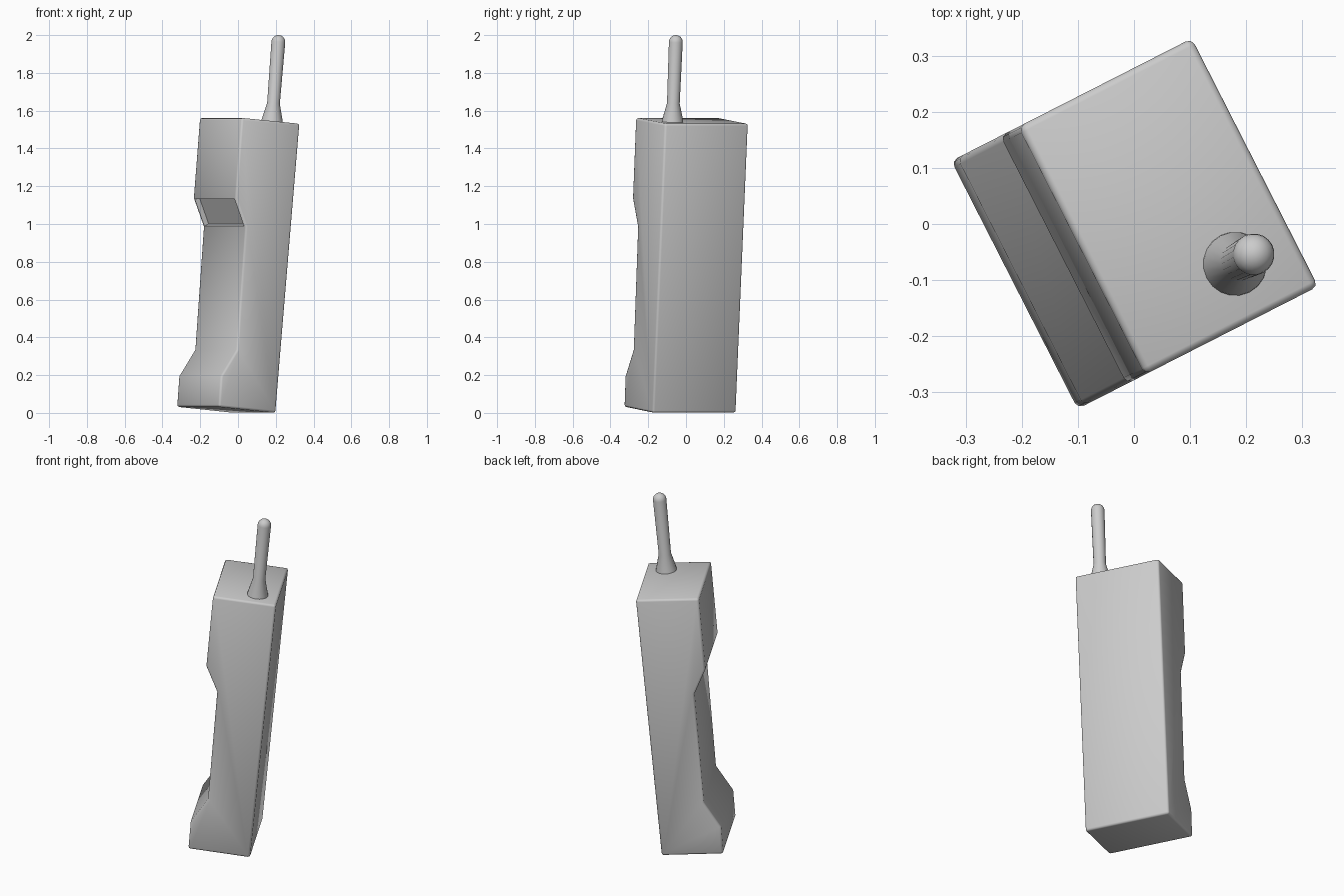
import bpy, bmesh, math
from mathutils import Matrix, Vector

cube = bpy.data.objects.get("Cube")
if cube:
    bpy.data.objects.remove(cube, do_unlink=True)

# One plain grey plastic
GREY = (0.6, 0.6, 0.6, 1)
plastic = bpy.data.materials.new("grey plastic")
plastic.use_nodes = True
plastic.diffuse_color = GREY
plastic.node_tree.nodes["Principled BSDF"].inputs["Base Color"].default_value = GREY

# The handset is turned about z and leans straight back
TURN = math.radians(27)
LEAN = math.radians(5.06)
turn = Matrix.Rotation(TURN, 4, 'Z')
HALF_WIDTH = 0.248


def finish(bm, name):
    bmesh.ops.recalc_face_normals(bm, faces=bm.faces)
    mesh = bpy.data.meshes.new(name)
    bm.to_mesh(mesh)
    bm.free()
    mesh.shade_smooth()
    mesh.set_sharp_from_angle(angle=math.radians(50))
    mesh.materials.append(plastic)
    obj = bpy.data.objects.new(name, mesh)
    bpy.context.collection.objects.link(obj)
    return obj


# Handset body: side profile (depth, height), extruded across the width
profile = [(0.1, 0.0), (-0.24, 0.032), (-0.227, 0.195), (-0.132, 0.335),
           (-0.081, 0.985), (-0.141, 1.137), (-0.104, 1.562), (0.243, 1.531)]
bm = bmesh.new()
side = bm.faces.new([bm.verts.new((s, -HALF_WIDTH, z)) for s, z in profile])
ext = bmesh.ops.extrude_face_region(bm, geom=[side], use_keep_orig=True)
moved = [g for g in ext["geom"] if isinstance(g, bmesh.types.BMVert)]
bmesh.ops.translate(bm, verts=moved, vec=(0, 2 * HALF_WIDTH, 0))
bmesh.ops.recalc_face_normals(bm, faces=bm.faces)

# Soften the outer edges
outer = [e for e in bm.edges if e.calc_face_angle(0) > 1]
bmesh.ops.bevel(bm, geom=outer, offset=0.012, segments=2, profile=0.5,
                affect='EDGES', clamp_overlap=True)
bm.normal_update()

# Earpiece recess in the sloping face under the head
slope = max((f for f in bm.faces if 1.0 < f.calc_center_median().z < 1.12
             and f.normal.x < -0.8), key=lambda f: f.calc_area())
bmesh.ops.inset_individual(bm, faces=[slope], thickness=0.007)
bmesh.ops.inset_individual(bm, faces=[slope], thickness=0.001, depth=-0.028)
body = finish(bm, "handset_body")
body.matrix_world = turn

# Antenna: flared foot, slim shaft and round tip, turned around its axis
RADIUS, LENGTH = 0.037, 0.463
outline = [(0.0, -0.012), (0.058, -0.012), (0.056, 0.012), (0.034, 0.1)]
for i in range(6):
    a = math.pi / 2 * i / 5
    outline.append((RADIUS * math.cos(a),
                    LENGTH - RADIUS + RADIUS * math.sin(a)))
bm = bmesh.new()
verts = [bm.verts.new((r, 0, h)) for r, h in outline]
edges = [bm.edges.new(pair) for pair in zip(verts, verts[1:])]
bmesh.ops.spin(bm, geom=verts + edges, cent=(0, 0, 0), axis=(0, 0, 1),
               angle=math.tau, steps=20, use_merge=True)
bmesh.ops.remove_doubles(bm, verts=bm.verts, dist=0.0005)
antenna = finish(bm, "antenna")
antenna.matrix_world = (Matrix.Translation(Vector((0.18, -0.071, 1.539)))
                        @ turn @ Matrix.Rotation(LEAN, 4, 'Y'))
